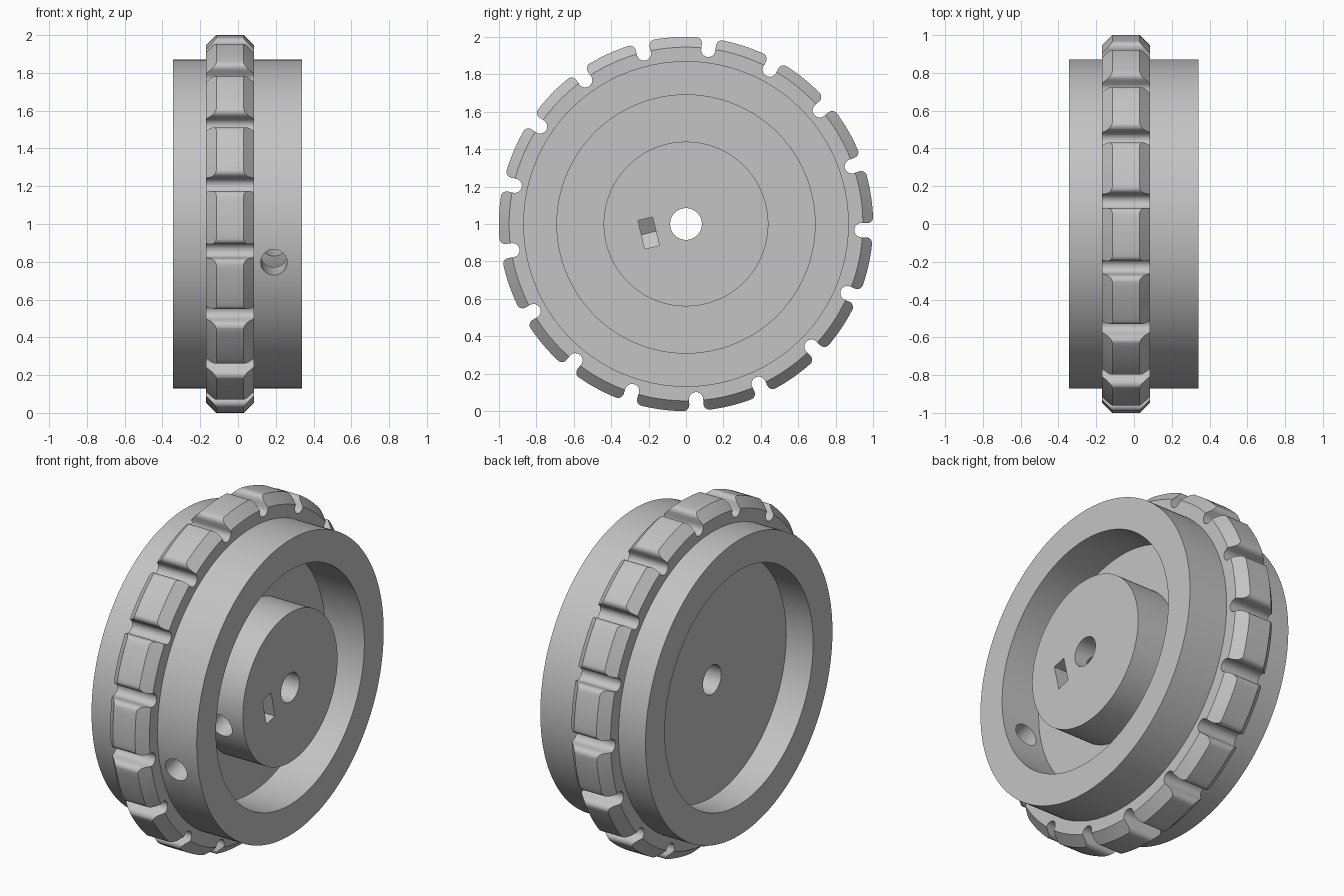
import bpy, bmesh
from math import sin, cos, pi, radians
from mathutils import Matrix, Vector

if "Cube" in bpy.data.objects:
    bpy.data.objects.remove(bpy.data.objects["Cube"])

grey = bpy.data.materials.new("plain_grey")
grey.use_nodes = True
color = (0.55, 0.55, 0.55, 1)
grey.diffuse_color = color
grey.node_tree.nodes["Principled BSDF"].inputs["Base Color"].default_value = color

TEETH = 17
SEGMENTS = 204
CENTRE = Matrix.Translation((0, 0, 1))


def make_object(name, bm, helper=False):
    bmesh.ops.recalc_face_normals(bm, faces=bm.faces)
    bm.transform(CENTRE)
    mesh = bpy.data.meshes.new(name)
    bm.to_mesh(mesh)
    bm.free()
    mesh.materials.append(grey)
    obj = bpy.data.objects.new(name, mesh)
    bpy.context.collection.objects.link(obj)
    obj.hide_render = helper
    return obj


def revolve(name, profile):
    """Turn a closed (x, radius) profile around the x axis."""
    bm = bmesh.new()
    rings = [[bm.verts.new((x, r * cos(a), r * sin(a))) for x, r in profile]
             for a in (2 * pi * i / SEGMENTS for i in range(SEGMENTS))]
    n = len(profile)
    for i, ring in enumerate(rings):
        nxt = rings[(i + 1) % SEGMENTS]
        for j in range(n):
            k = (j + 1) % n
            bm.faces.new((ring[j], ring[k], nxt[k], nxt[j]))
    return make_object(name, bm)


def add_prism(bm, points, offset):
    """Extrude a loop of points along an offset and cap it."""
    face = bm.faces.new([bm.verts.new(p) for p in points])
    result = bmesh.ops.extrude_face_region(bm, geom=[face], use_keep_orig=True)
    moved = [g for g in result["geom"] if isinstance(g, bmesh.types.BMVert)]
    bmesh.ops.translate(bm, verts=moved, vec=offset)


def cut(obj, cutter):
    mod = obj.modifiers.new(cutter.name, 'BOOLEAN')
    mod.operation = 'DIFFERENCE'
    mod.solver = 'EXACT'
    mod.object = cutter
    bpy.context.view_layer.objects.active = obj
    bpy.ops.object.modifier_apply(modifier=mod.name)
    bpy.data.objects.remove(cutter)


# Body: rim, recessed web on both sides, hub and bore
body = revolve("wheel_body", [
    (-0.345, 0.87), (0.34, 0.87), (0.34, 0.69), (0.085, 0.69),
    (0.085, 0.44), (0.34, 0.44), (0.34, 0.085), (-0.17, 0.085),
    (-0.17, 0.69), (-0.345, 0.69)])

# Chamfered grip ring around the body
ring = revolve("grip_ring", [
    (-0.17, 0.8), (-0.17, 0.945), (-0.115, 1.0),
    (0.03, 1.0), (0.085, 0.945), (0.085, 0.8)])

# Round-bottomed notches with rounded mouths
half = [(0.938 - 0.038 * cos(t), 0.038 * sin(t))
        for t in (pi / 2 * i / 8 for i in range(9))]
half += [(0.966 + 0.032 * sin(t), 0.07 - 0.032 * cos(t))
         for t in (pi / 2 * i / 6 for i in range(7))]
half.append((1.05, 0.07))
outline = half + [(u, -v) for u, v in reversed(half[1:])]
bm = bmesh.new()
for i in range(TEETH):
    a = radians(-2) + 2 * pi * i / TEETH
    add_prism(bm, [(-0.3, u * cos(a) - v * sin(a), u * sin(a) + v * cos(a))
                   for u, v in outline], (0.6, 0, 0))
cut(ring, make_object("notch_cutter", bm, True))

# Radial screw hole from the rim through the hub to the bore
tilt = radians(13.5)
out = Vector((0, -cos(tilt), -sin(tilt)))
side = Vector((0, -sin(tilt), cos(tilt)))
along = Vector((1, 0, 0))
middle = along * 0.19
bm = bmesh.new()
add_prism(bm, [middle + out * 0.03 + 0.07 * (along * cos(t) + side * sin(t))
               for t in (2 * pi * i / 32 for i in range(32))], out)
cut(body, make_object("screw_hole_cutter", bm, True))

# Nut pocket with a pointed floor, open on the hub face
bm = bmesh.new()
add_prism(bm, [middle + out * 0.165 + along * x + side * s for x, s in
               [(-0.09, 0), (-0.045, 0.078), (0.3, 0.078),
                (0.3, -0.078), (-0.045, -0.078)]], out * 0.08)
cut(body, make_object("nut_pocket_cutter", bm, True))

# Smooth shading with crisp edges
for obj in (body, ring):
    bpy.ops.object.select_all(action='DESELECT')
    obj.select_set(True)
    bpy.context.view_layer.objects.active = obj
    bpy.ops.object.shade_smooth_by_angle(angle=radians(25))
